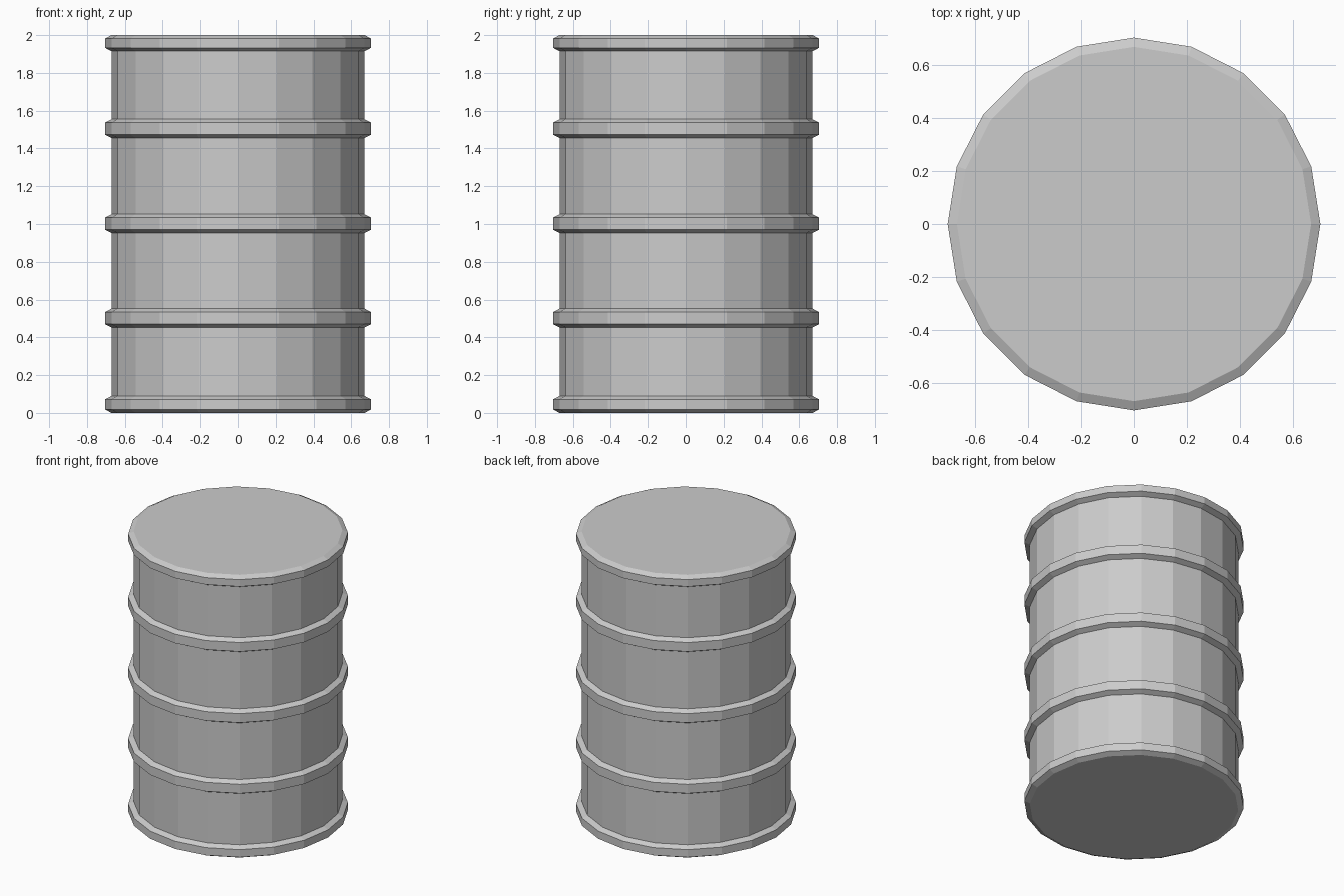
import bpy, bmesh
from math import cos, sin, tau

if "Cube" in bpy.data.objects:
    bpy.data.objects.remove(bpy.data.objects["Cube"])

SIDES = 20
BODY_R, HOOP_R = 0.67, 0.705
CHAMFER = 0.018

# Side profile from bottom to top: each hoop is a chamfered band
hoops = [(0.0, 0.09), (0.452, 0.552), (0.952, 1.052), (1.455, 1.555), (1.915, 2.0)]
profile = []
for low, high in hoops:
    profile += [(BODY_R, low), (HOOP_R, low + CHAMFER),
                (HOOP_R, high - CHAMFER), (BODY_R, high)]

# Barrel shell: stack of 20-sided rings, capped at both ends
bm = bmesh.new()
rings = [[bm.verts.new((r * cos(tau * i / SIDES), r * sin(tau * i / SIDES), z))
          for i in range(SIDES)] for r, z in profile]
for a, b in zip(rings, rings[1:]):
    for i in range(SIDES):
        j = (i + 1) % SIDES
        bm.faces.new((a[i], a[j], b[j], b[i]))
bm.faces.new(rings[0][::-1])
bm.faces.new(rings[-1])

mesh = bpy.data.meshes.new("barrel")
bm.to_mesh(mesh)
bm.free()
bpy.context.collection.objects.link(bpy.data.objects.new("barrel", mesh))
